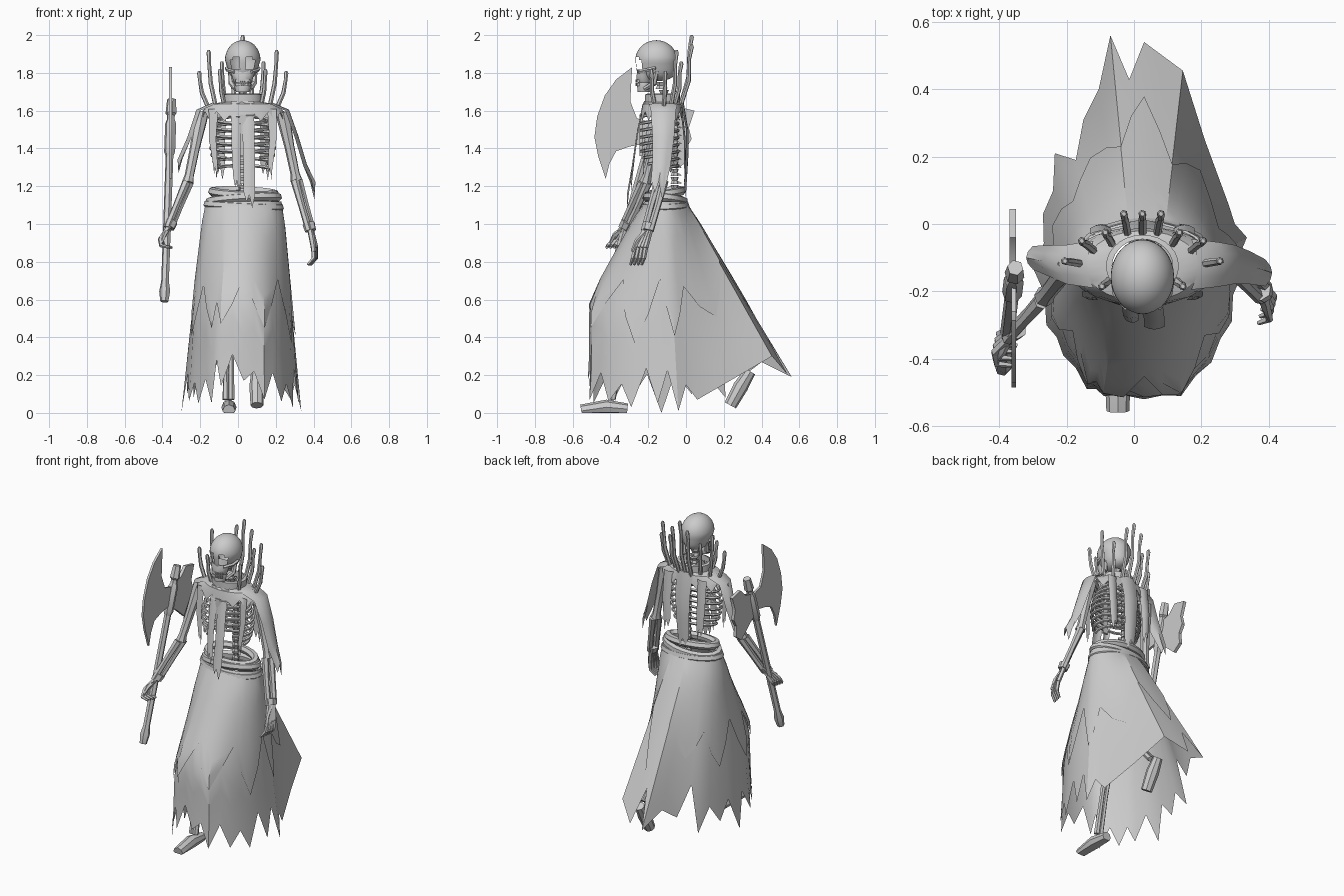
import bpy, bmesh, math
from mathutils import Vector, Quaternion

cube = bpy.data.objects.get("Cube")
if cube:
    bpy.data.objects.remove(cube)

grey = bpy.data.materials.new("pale_grey")
grey.use_nodes = True
grey.diffuse_color = (0.6, 0.6, 0.6, 1)
grey.node_tree.nodes["Principled BSDF"].inputs["Base Color"].default_value = (0.6, 0.6, 0.6, 1)
CX = 0.025  # body axis


def finish(bm, name, angle=35):
    bmesh.ops.recalc_face_normals(bm, faces=bm.faces)
    me = bpy.data.meshes.new(name)
    bm.to_mesh(me)
    bm.free()
    ob = bpy.data.objects.new(name, me)
    bpy.context.collection.objects.link(ob)
    me.materials.append(grey)
    bpy.ops.object.select_all(action='DESELECT')
    ob.select_set(True)
    bpy.context.view_layer.objects.active = ob
    bpy.ops.object.shade_smooth_by_angle(angle=math.radians(angle))


def bridge(bm, rows, closed):
    for a, b in zip(rows, rows[1:]):
        n = len(a)
        for i in range(n if closed else n - 1):
            j = (i + 1) % n
            bm.faces.new((a[i], a[j], b[j], b[i]))


def tube(bm, pts, radii, sides=6, loop=False):
    pts = [Vector(p) for p in pts]
    n = len(pts)
    if isinstance(radii, (int, float)):
        radii = [radii] * n
    rows, axis, last = [], None, None
    for i, p in enumerate(pts):
        if loop:
            d = pts[(i + 1) % n] - pts[i - 1]
        else:
            d = pts[min(i + 1, n - 1)] - pts[max(i - 1, 0)]
        d.normalize()
        axis = d.orthogonal().normalized() if axis is None else last.rotation_difference(d) @ axis
        last = d
        rows.append([bm.verts.new(p + Quaternion(d, math.tau * k / sides) @ axis * radii[i])
                     for k in range(sides)])
    if loop:
        bridge(bm, rows + [rows[0]], True)
    else:
        bridge(bm, rows, True)
        bm.faces.new(rows[0])
        bm.faces.new(rows[-1])


def rings(bm, levels, n, cap=False):
    """Stacked ellipses; each level is (rx, ry, centre y, z, zigzag)."""
    rows = [[bm.verts.new((CX + rx * math.cos(math.tau * k / n), cy + ry * math.sin(math.tau * k / n),
                           z + jag * (-1) ** k)) for k in range(n)] for rx, ry, cy, z, jag in levels]
    bridge(bm, rows, True)
    if cap:
        bm.faces.new(rows[-1])


def box(bm, center, size):
    for v in bmesh.ops.create_cube(bm, size=1)["verts"]:
        v.co = Vector(center) + Vector(a * b for a, b in zip(v.co, size))


def plate(name, outline, x, thick):
    bm = bmesh.new()
    sides = [[bm.verts.new((x + s * thick / 2, y, z)) for y, z in outline] for s in (-1, 1)]
    bridge(bm, sides, True)
    for s in sides:
        bm.faces.new(s)
    finish(bm, name)


def strip(name, path, across, w0, w1, bulge=(0, 0, 0), tail=0.06):
    """Hanging cloth strip with a ragged lower end."""
    bm, rows = bmesh.new(), []
    n = len(path) - 1
    for i, p in enumerate(path):
        w = w0 + (w1 - w0) * i / n
        row = []
        for k in range(5):
            u = k / 4 - 0.5
            co = Vector(p) + Vector(across) * u * w + Vector(bulge) * (1 - 4 * u * u)
            if i == n:
                co.z += tail * (0.8, -0.1, 0.6, -0.6, 0.5)[k]
            row.append(bm.verts.new(co))
        rows.append(row)
    bridge(bm, rows, False)
    finish(bm, name, 50)


# --- skirt: hem tips (x, y, z) and the cut after each tip ---
TIPS = [(-.09, -.51, .14, .16), (.03, -.52, .17, .1), (.14, -.51, .07, .14), (.23, -.41, .06, .1),
        (.29, -.29, .03, .18), (.32, -.15, .05, .18), (.335, -.04, .01, .1), (.28, .06, .07, 0),
        (.21, .25, .18, 0), (.145, .455, .3, .0), (.03, .54, .2, .22), (-.07, .56, .19, .08),
        (-.15, .31, .2, .24), (-.235, .21, .08, .12), (-.27, .03, .1, .15), (-.3, -.13, .0, .16),
        (-.26, -.3, .06, .1), (-.21, -.39, .05, .12), (-.14, -.49, .05, .18)]


def skirt(name, depth_of, out):
    bm, cols = bmesh.new(), []
    for i in range(2 * len(TIPS)):
        t, nxt = TIPS[i // 2], TIPS[(i // 2 + 1) % len(TIPS)]
        hem, cut = Vector(t[:3]), 0
        if i % 2:
            hem, cut = (hem + Vector(nxt[:3])) / 2, t[3]
        ang = math.atan2((hem.y + 0.08) / 0.45, (hem.x - 0.03) / 0.3)
        d = Vector((math.cos(ang), math.sin(ang), 0))
        waist = Vector((0.03 + 0.2 * d.x, -0.11 + 0.11 * d.y, 1.12))
        front = max(0, -d.y)
        col = []
        for k in range(9):
            s = depth_of(i, cut) * k / 8
            knee = min(0.98, s / 0.57)  # the front hangs straight below the knee
            p = waist.lerp(hem, s + front * (max(knee, s) - s))
            p.z = waist.z + (hem.z - waist.z) * s
            col.append(bm.verts.new(p + d * out * min(1, k / 2)))
        cols.append(col)
    bridge(bm, cols + [cols[0]], False)
    finish(bm, name, 25)


skirt("long_skirt", lambda i, cut: 1 - cut, 0)
skirt("over_skirt", lambda i, cut: (.66, .54, .4, .54)[i % 4] + .03 * math.sin(i), 0.008)

# --- rolled waist wraps ---
bm = bmesh.new()
for z, rx, ry, tilt in ((1.095, .19, .105, .01), (1.13, .18, .098, -.016), (1.165, .165, .088, .014)):
    tube(bm, [(0.03 + rx * math.cos(a), -0.11 + ry * math.sin(a), z + tilt * math.cos(a + z * 9))
              for a in (math.tau * k / 20 for k in range(20))], 0.024, 6, True)
finish(bm, "waist_wraps")

# --- spine and ribs ---
bm = bmesh.new()
for i in range(18):
    z = 1.02 + i * 0.042
    y = -0.06 - max(0, z - 1.55) * 0.4
    r = 0.028 if z > 1.62 else 0.022
    tube(bm, [(CX, y, z - .018), (CX, y, z), (CX, y, z + .018)], [r, r * .7, r], 6)
    tube(bm, [(CX, y, z), (CX, y + 0.035, z - 0.015)], [.009, .004], 4)
finish(bm, "spine")
bm = bmesh.new()
for i in range(9):
    rx = 0.085 + 0.075 * math.sin(math.pi * (i + 1) / 11)
    end = 1.0 if i < 6 else 0.95 - 0.12 * (i - 5)
    for s in (-1, 1):
        pts = []
        for k in range(10):
            a = math.pi * end * k / 9
            pts.append((CX + s * (0.012 + rx * math.sin(a)), -0.14 + 0.098 * math.cos(a),
                        1.605 - 0.037 * i - 0.035 * (1 - math.cos(a)) / 2))
        tube(bm, pts, 0.009, 5)
box(bm, (CX, -0.238, 1.47), (0.035, 0.014, 0.22))
for s in (-1, 1):
    tube(bm, [(CX + s * .02, -.22, 1.585), (CX + s * .1, -.2, 1.6), (CX + s * .2, -.13, 1.6)], .013, 5)
finish(bm, "rib_cage")

# --- skull: hollow cranium with open eye sockets, tapering face and chin ---
bm = bmesh.new()
bmesh.ops.create_uvsphere(bm, u_segments=32, v_segments=20, radius=1)
sockets = [Vector((s * .45, -.86, -.17)).normalized() for s in (-1, 1)]
holes = [f for f in bm.faces
         if any(f.calc_center_median().normalized().dot(d) > .95 for d in sockets)]
bmesh.ops.delete(bm, geom=holes, context='FACES')
for v in bm.verts:
    x, y, z = v.co
    low = max(0, -z)
    wide = math.sqrt(1 + low ** 2 + low ** 4)
    pinch = 1 - 0.35 * low
    v.co = (CX + 0.094 * x * wide * pinch, -0.157 + 0.111 * y * wide * (1 - 0.12 * low),
            1.868 + (0.105 if z > 0 else 0.112) * z)
finish(bm, "cranium")
bm = bmesh.new()
rings(bm, [(.07, .04, -.215, 1.815, 0), (.058, .042, -.222, 1.785, 0), (.05, .04, -.224, 1.758, 0),
           (.044, .034, -.222, 1.748, 0), (.046, .038, -.222, 1.735, 0), (.036, .033, -.224, 1.7, 0)], 14, True)
for s in (-1, 1):
    tube(bm, [(CX + s * .066, -.155, 1.81), (CX + s * .06, -.17, 1.745), (CX + s * .038, -.22, 1.715)],
         [.012, .016, .012], 6)
    tube(bm, [(CX + s * .086, -.16, 1.825), (CX + s * .08, -.205, 1.815), (CX + s * .045, -.25, 1.805)], .01, 5)
for k in range(8):
    x = (k - 3.5) * 0.01
    for z in (1.757, 1.738):
        box(bm, (CX + x, -0.262 + 9 * x * x, z), (0.008, 0.012, 0.016))
finish(bm, "face_and_teeth")

# --- collar and mantle ---
bm = bmesh.new()
rings(bm, [(.09, .08, -.125, 1.69, 0), (.108, .093, -.125, 1.685, 0), (.108, .093, -.125, 1.645, 0),
           (.17, .105, -.125, 1.635, 0), (.213, .112, -.125, 1.6, 0), (.222, .117, -.125, 1.57, .025)], 28)
finish(bm, "collar_mantle")

# --- tall curved spikes around the collar ---
bm = bmesh.new()
for dx, y, top in ((0, .03, 2.0), (.055, .03, 1.95), (.11, -.025, 1.86), (.18, -.05, 1.92),
                   (.23, -.11, 1.81), (.12, -.185, 1.82)):
    for s in (-1, 1) if dx else (1,):
        foot = Vector((CX + s * dx * .78, -.13 + (y + .13) * .6, 1.61))
        head = Vector((CX + s * dx, y, top - .012))
        bend = foot.lerp(head, 0.45) + Vector((s * dx * .06, (y + .13) * .12, 0))
        tube(bm, [foot, bend, foot.lerp(head, .8) + Vector((s * dx * .03, 0, 0)), head,
                  head + Vector((0, 0, .012))], [.012, .012, .01, .012, .007], 6)
finish(bm, "collar_spikes")

# --- hanging cloth ---
X, Y = (1, 0, 0), (0, 1, 0)
strip("front_strip_left", [(.052, -.215, 1.65), (.055, -.25, 1.5), (.06, -.28, 1.3), (.06, -.305, 1.12)],
      X, .065, .06, (0, -.008, 0))
strip("front_strip_right", [(-.01, -.215, 1.65), (-.01, -.25, 1.5), (-.01, -.27, 1.36), (-.005, -.285, 1.2)],
      X, .055, .04, (0, -.008, 0))
for s, side in ((-1, "right"), (1, "left")):
    strip("side_strip_" + side, [(CX + s * .155, -.2, 1.61), (CX + s * .16, -.215, 1.45),
                                 (CX + s * .145, -.225, 1.27)], X, .05, .025)
    strip("back_strip_" + side, [(CX + s * .12, -.03, 1.62), (CX + s * .125, -.012, 1.45),
                                 (CX + s * .12, -.01, 1.27)], X, .07, .05, (0, .01, 0))
strip("back_strip_middle", [(CX, -.025, 1.65), (CX, .0, 1.5), (CX, 0, 1.35), (CX, -.01, 1.18)],
      X, .12, .08, (0, .012, 0))
strip("shoulder_cape_left", [(.17, -.12, 1.635), (.25, -.12, 1.6), (.3, -.12, 1.46),
                             (.345, -.13, 1.31), (.39, -.145, 1.17)], Y, .15, .08, (.02, 0, .005), .08)
strip("shoulder_cape_right", [(-.12, -.12, 1.635), (-.2, -.12, 1.6), (-.25, -.11, 1.45),
                              (-.3, -.1, 1.3)], Y, .14, .07, (-.02, 0, .005))


# --- arms: upper bone, paired forearm bones, wrist cuff, hand ---
def arm(name, shoulder, elbow, wrist, knuckle, curl):
    bm = bmesh.new()
    s, e, w, kn = map(Vector, (shoulder, elbow, wrist, knuckle))
    tube(bm, [s, s.lerp(e, .12), s.lerp(e, .5), s.lerp(e, .9), e], [.036, .036, .027, .025, .032], 7)
    for o in (-.016, .016):
        off = Vector((o * .6, o, 0))
        tube(bm, [e + off, e.lerp(w, .5) + off * 1.1, w + off], [.023, .018, .019], 6)
    tube(bm, [w.lerp(e, .14), w], [.034, .03], 7)
    for k in range(4):
        off = Vector((.25 * (k - 1.5), 1.0 * (k - 1.5), 0)) * .018
        root, mid = kn + off, kn + off * 1.1 + Vector(curl[0])
        tube(bm, [w + off * .6, root], [.014, .014], 5)
        tube(bm, [root, mid, mid + Vector(curl[1])], [.013, .011, .007], 5)
    tube(bm, [w, w.lerp(kn, .6) + Vector((0, -.035, 0)), kn + Vector((0, -.045, -.02))], [.013, .012, .008], 5)
    finish(bm, name)


arm("left_arm", (.235, -.12, 1.59), (.31, -.13, 1.23), (.385, -.205, .965), (.405, -.24, .875),
    ((.002, -.012, -.055), (-.03, -.012, -.035)))
arm("right_arm", (-.19, -.12, 1.59), (-.265, -.215, 1.22), (-.365, -.325, .98), (-.405, -.355, .92),
    ((.005, -.03, -.035), (.045, -.005, -.01)))

# --- legs and feet ---
for name, pts, foot in (
        ("right_leg", [(-.03, -.13, 1.02), (-.05, -.29, .55), (-.05, -.39, .07)],
         [(-.048, -.31, .02), (-.048, -.42, .03), (-.048, -.555, .01)]),
        ("left_leg", [(.09, -.1, 1.02), (.1, -.02, .58), (.1, .29, .23)],
         [(.1, .34, .22), (.1, .29, .14), (.1, .235, .04)])):
    bm = bmesh.new()
    a, k, f = map(Vector, pts)
    tube(bm, [a, a.lerp(k, .5), k], [.04, .026, .035], 7)
    for o in (-.014, .014):
        tube(bm, [k + Vector((o, 0, 0)), k.lerp(f, .5) + Vector((o, 0, 0)), f + Vector((o, 0, 0))],
             [.022, .014, .018], 6)
    tube(bm, foot, [.03, .04, .034], 8)
    for v in bm.verts:
        v.co.z = max(v.co.z, 0)
    finish(bm, name)

# --- axe ---
bm = bmesh.new()
low, high = Vector((-.39, -.43, .59)), Vector((-.352, -.13, 1.66))
at = low.lerp
tube(bm, [low, at(high, .05), at(high, .1), at(high, .5), at(high, .92), at(high, .93), high],
     [.022, .03, .021, .021, .021, .03, .024], 6)
tube(bm, [at(high, .72), at(high, .74), at(high, .88), at(high, .9)], [.021, .03, .03, .021], 6)
finish(bm, "axe_handle")
plate("axe_front_blade", [(-.285, 1.83), (-.37, 1.765), (-.43, 1.68), (-.47, 1.57), (-.485, 1.46),
                          (-.465, 1.36), (-.425, 1.24), (-.405, 1.32), (-.37, 1.385), (-.3, 1.41),
                          (-.19, 1.43), (-.16, 1.53), (-.26, 1.56), (-.295, 1.65)], -.357, .014)
plate("axe_back_blade", [(-.2, 1.41), (-.13, 1.36), (-.05, 1.29), (.005, 1.33), (0, 1.4), (.03, 1.45),
                         (.015, 1.51), (.045, 1.6), (-.04, 1.62), (-.09, 1.57), (-.16, 1.55)], -.36, .02)
